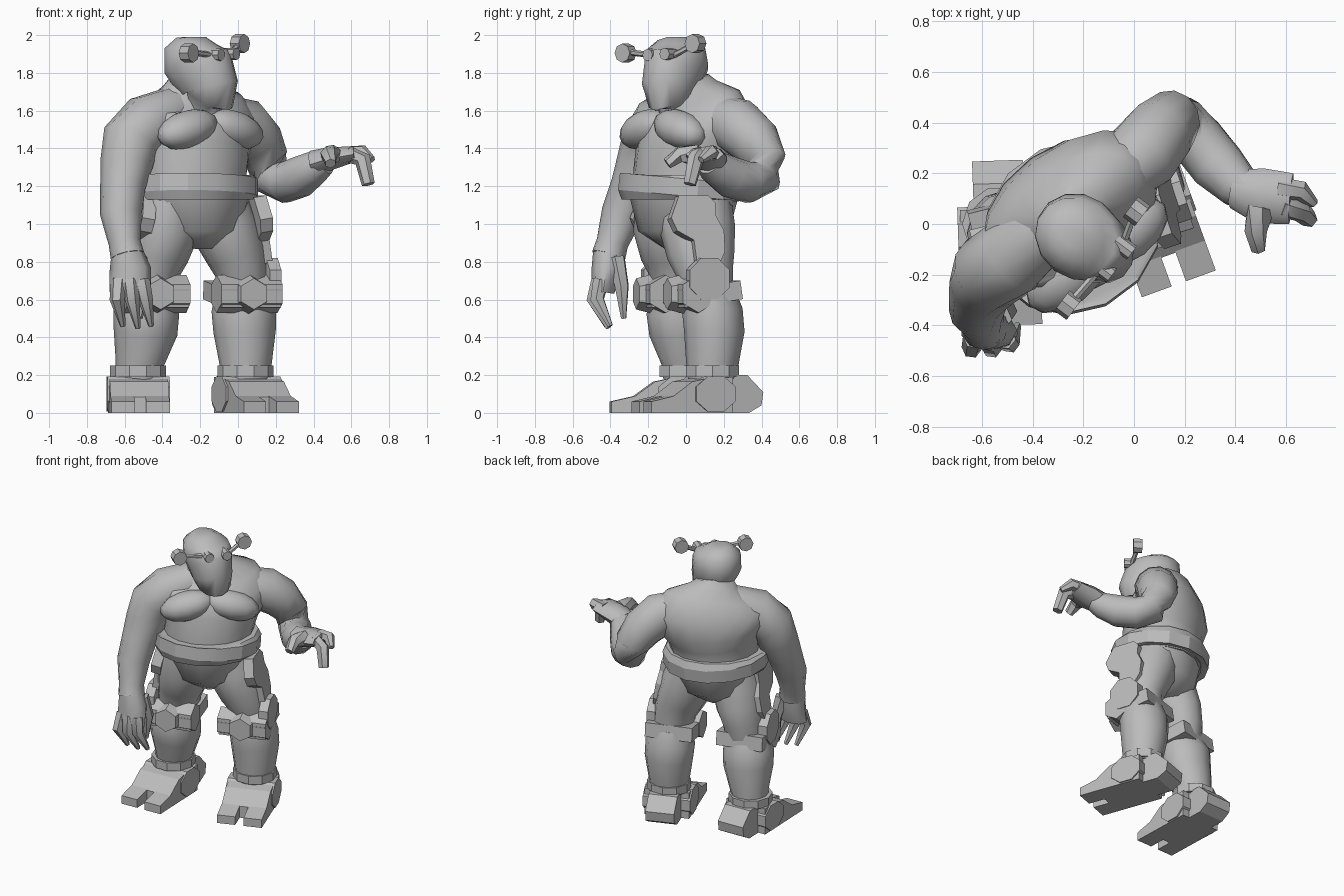
import bpy
import bmesh
from math import cos, sin, pi, radians
from mathutils import Vector, Matrix

cube = bpy.data.objects.get("Cube")
if cube:
    bpy.data.objects.remove(cube)

GREY = (0.5, 0.5, 0.5, 1.0)
mat = bpy.data.materials.new("plain grey")
mat.use_nodes = True
mat.diffuse_color = GREY
mat.node_tree.nodes["Principled BSDF"].inputs["Base Color"].default_value = GREY


def finish(name, bm, matrix=None, angle=0):
    """Turn a bmesh into an object; angle > 0 gives smooth shading."""
    if matrix:
        bm.transform(matrix)
    bmesh.ops.recalc_face_normals(bm, faces=bm.faces)
    me = bpy.data.meshes.new(name)
    bm.to_mesh(me)
    bm.free()
    me.materials.append(mat)
    if angle:
        me.polygons.foreach_set("use_smooth", [True] * len(me.polygons))
        me.set_sharp_from_angle(angle=radians(angle))
    obj = bpy.data.objects.new(name, me)
    bpy.context.scene.collection.objects.link(obj)
    return obj


def loft(name, rings, ref=(1, 0, 0), sides=12, angle=60):
    """Skin elliptical rings (x, y, z, radius along ref, other radius)."""
    bm = bmesh.new()
    centres = [Vector(r[:3]) for r in rings]
    loops = []
    for i, r in enumerate(rings):
        t = (centres[min(i + 1, len(rings) - 1)] - centres[max(i - 1, 0)]).normalized()
        w = Vector(ref)
        w = (w - t * w.dot(t)).normalized()
        d = t.cross(w)
        a = [2 * pi * k / sides for k in range(sides)]
        loops.append([bm.verts.new(centres[i] + w * r[3] * cos(k) + d * r[-1] * sin(k)) for k in a])
    for low, high in zip(loops, loops[1:]):
        for k in range(sides):
            n = (k + 1) % sides
            bm.faces.new((low[k], low[n], high[n], high[k]))
    bm.faces.new(loops[0])
    bm.faces.new(loops[-1])
    return finish(name, bm, angle=angle)


def blob(name, centre, size, yaw, roll):
    bm = bmesh.new()
    bmesh.ops.create_uvsphere(bm, u_segments=12, v_segments=8, radius=1)
    m = (Matrix.Translation(centre) @ Matrix.Rotation(yaw, 4, 'Z')
         @ Matrix.Rotation(roll, 4, 'Y') @ Matrix.Diagonal((*size, 1)))
    return finish(name, bm, m, 60)


def prism(name, profile, x0, x1, matrix, taper=1.0):
    """Extrude a (y, z) profile from x0 to x1, optionally shrinking the far end."""
    bm = bmesh.new()
    n = len(profile)
    mid = sum((Vector(p) for p in profile), Vector((0, 0))) / n
    far = [mid + (Vector(p) - mid) * taper for p in profile]
    a = [bm.verts.new((x0, *p)) for p in profile]
    b = [bm.verts.new((x1, *p)) for p in far]
    for k in range(n):
        j = (k + 1) % n
        bm.faces.new((a[k], a[j], b[j], b[k]))
    bm.faces.new(a)
    bm.faces.new(b)
    return finish(name, bm, matrix)


def ngon(n, ry, rz, y=0, z=0):
    return [(y + ry * cos(2 * pi * (k + .5) / n), z + rz * sin(2 * pi * (k + .5) / n)) for k in range(n)]


def place(x, y, z, yaw, side=1):
    return (Matrix.Translation((x, y, z)) @ Matrix.Rotation(radians(yaw), 4, 'Z')
            @ Matrix.Diagonal((side, 1, 1, 1)))


BODY = (.8, .6, 0)      # the torso is turned towards its left
FACE = (.6, .8, 0)

# Torso, chest and belt
loft("torso", [(-.24, 0, 1.12, .3, .27), (-.24, 0, 1.26, .3, .27), (-.24, .02, 1.38, .32, .27),
               (-.25, .05, 1.48, .38, .27), (-.25, .07, 1.57, .4, .23), (-.25, .06, 1.65, .31, .18),
               (-.25, .03, 1.72, .17, .12), (-.24, .02, 1.77, .12, .1)], BODY, 16)
yaw = radians(37)
for name, u, roll in (("right_chest", -.16, -.25), ("left_chest", .14, .25)):
    at = Vector((-.24, .02, 1.5)) + Vector(BODY) * u + Vector((.6, -.8, 0)) * .17
    blob(name, at, (.19, .11, .1), yaw, roll)
loft("belt", [(-.24, -.02, 1.13, .34, .31), (-.24, -.02, 1.15, .36, .33),
              (-.24, -.01, 1.24, .36, .33), (-.24, -.01, 1.26, .34, .31)], BODY, 14, angle=25)
loft("pelvis", [(-.23, 0, .88, .08, .13), (-.23, -.01, .97, .25, .24), (-.23, -.01, 1.17, .32, .28)], BODY, 14)

# Head
loft("head", [(-.18, -.06, 1.56, .07, .08), (-.18, -.06, 1.64, .09, .1), (-.15, -.08, 1.67, .12, .14),
              (-.15, -.09, 1.72, .135, .165), (-.18, -.07, 1.79, .15, .18), (-.22, -.05, 1.86, .165, .19),
              (-.23, -.05, 1.93, .15, .165), (-.22, -.05, 1.97, .1, .11), (-.22, -.05, 1.99, .05, .05)], FACE, 14)

# Goggles: a rod, two eyepieces and two end drums
look = Vector((.8, -.6, 0))
loft("goggle_rod", [(-.25, -.31, 1.91, .016), (-.11, -.15, 1.89, .016), (-.04, -.07, 1.89, .016),
                    (0, .04, 1.95, .016)], (0, 0, 1), 6, 30)
for name, p, r, l in (("right_eyepiece", (-.12, -.18, 1.895), .033, .04),
                      ("left_eyepiece", (-.04, -.09, 1.9), .033, .04),
                      ("right_drum", (-.26, -.32, 1.905), .05, .03),
                      ("left_drum", (.01, .05, 1.955), .05, .03)):
    p = Vector(p)
    loft(name, [(*(p - look * l), r), (*(p + look * l), r)], (0, 0, 1), 8, 30)

# Arms
loft("right_arm", [(-.34, -.01, 1.6, .13), (-.48, -.13, 1.53, .16), (-.57, -.19, 1.44, .155), (-.59, -.23, 1.32, .14),
                   (-.61, -.28, 1.2, .12), (-.62, -.34, 1.05, .11), (-.6, -.39, .9, .085),
                   (-.585, -.41, .83, .09)], (0, 1, 0))
loft("left_arm", [(-.09, .17, 1.57, .12), (.03, .27, 1.52, .15), (.1, .36, 1.44, .14), (.15, .41, 1.34, .12),
                  (.18, .4, 1.25, .11), (.25, .33, 1.22, .11), (.33, .23, 1.25, .11),
                  (.41, .15, 1.3, .09), (.46, .12, 1.33, .07)], (0, .3, 1))

# Hands
loft("right_palm", [(-.59, -.41, .87, .08, .08), (-.57, -.42, .76, .11, .08), (-.57, -.44, .64, .11, .06)], sides=8)
loft("left_palm", [(.4, .14, 1.32, .08, .07), (.5, .11, 1.35, .11, .06), (.62, .1, 1.37, .1, .04)], (0, 1, 0), 8)
fingers = {
    "right_outer_finger": [(-.63, -.45, .7, .045), (-.64, -.49, .6, .04), (-.61, -.42, .46, .015)],
    "right_middle_finger": [(-.57, -.46, .7, .045), (-.56, -.49, .6, .04), (-.53, -.41, .45, .015)],
    "right_inner_finger": [(-.51, -.45, .7, .045), (-.49, -.47, .6, .04), (-.46, -.4, .46, .015)],
    "right_thumb": [(-.53, -.37, .82, .05), (-.5, -.34, .67, .04), (-.52, -.33, .5, .015)],
    "left_outer_finger": [(.57, .14, 1.37, .045), (.66, .13, 1.38, .04), (.71, .08, 1.34, .02)],
    "left_middle_finger": [(.58, .07, 1.37, .045), (.66, .05, 1.34, .045), (.69, .02, 1.21, .035)],
    "left_index_finger": [(.5, .06, 1.36, .06), (.48, -.03, 1.37, .045), (.49, -.1, 1.32, .03)],
}
for name, path in fingers.items():
    loft(name, path, (.6, .8, .1), 6, 50)

# Thighs and calves
loft("right_thigh", [(-.36, -.08, 1.12, .17, .19), (-.38, -.08, .98, .18, .2), (-.42, -.05, .84, .16, .19),
                     (-.45, -.04, .74, .14, .16), (-.46, -.05, .58, .13, .13)])
loft("left_thigh", [(-.12, .05, 1.12, .17, .19), (-.07, .06, .98, .18, .2), (-.01, .08, .84, .16, .18),
                    (.02, .1, .74, .14, .15), (.03, .12, .58, .13, .13)])
loft("right_calf", [(-.46, -.05, .64, .15, .13), (-.485, -.04, .54, .175, .17), (-.49, -.03, .43, .17, .165),
                    (-.52, 0, .27, .13, .13), (-.53, 0, .18, .12, .12)])
loft("left_calf", [(.03, .13, .64, .15, .13), (.03, .14, .54, .17, .16), (.035, .15, .43, .165, .16),
                   (.04, .14, .27, .14, .14), (.04, .14, .18, .13, .13)])

# Armour and feet, the same for both legs
sole = [(.06, 0), (.06, .19), (-.1, .18), (-.17, .165), (-.28, .085), (-.28, 0)]
toe = [(-.27, 0), (-.27, .09), (-.4, .06), (-.4, 0)]
heel = [(0, 0), (0, .2), (.16, .2), (.25, .11), (.24, .04), (.17, 0)]
thigh_guard = [(-.1, .5), (.06, .5), (.1, .46), (.1, .39), (.14, .31), (.14, .2), (.1, .12),
               (-.02, .14), (-.03, .26), (-.12, .31), (-.15, .38)]
for label, side, knee, knee_yaw, ankle, foot_yaw in (
        ("left", 1, (.02, .1, .63), 18, (.04, .14, 0), 20),
        ("right", -1, (-.46, -.06, .63), 14, (-.53, 0, 0), 2)):
    k = place(*knee, knee_yaw, side)
    f = place(*ankle, foot_yaw, side)
    tilt = Matrix.Rotation(radians(-10), 4, 'Y')
    prism(label + "_thigh_guard", [(y - .07, z) for y, z in thigh_guard], .1, .17, k @ tilt)
    prism(label + "_knee_disc", ngon(8, .12, .12, -.03, .08), .11, .175, k)
    prism(label + "_knee_roll", ngon(6, .1, .1, -.09), -.17, .17, k)
    turn = Matrix.Rotation(radians(-90), 4, 'Z')
    prism(label + "_knee_cap", ngon(6, .11, .11), .1, .21, k @ turn, .75)
    strap = Matrix.Rotation(radians(8), 4, 'X')
    prism(label + "_knee_strap", ngon(4, .23, .07, -.01), -.165, .165, k @ strap)
    prism(label + "_foot", sole, -.155, .155, f)
    prism(label + "_outer_toe", toe, .03, .155, f)
    prism(label + "_inner_toe", toe, -.155, -.03, f)
    prism(label + "_heel", heel, -.1, .1, f)
    prism(label + "_ankle_guard", ngon(8, .12, .1, -.04, .1), -.165, .165, f)
    x, y, z = ankle
    loft(label + "_ankle_ring", [(x, y, .19, .148), (x, y, .25, .148)], sides=10, angle=20)
